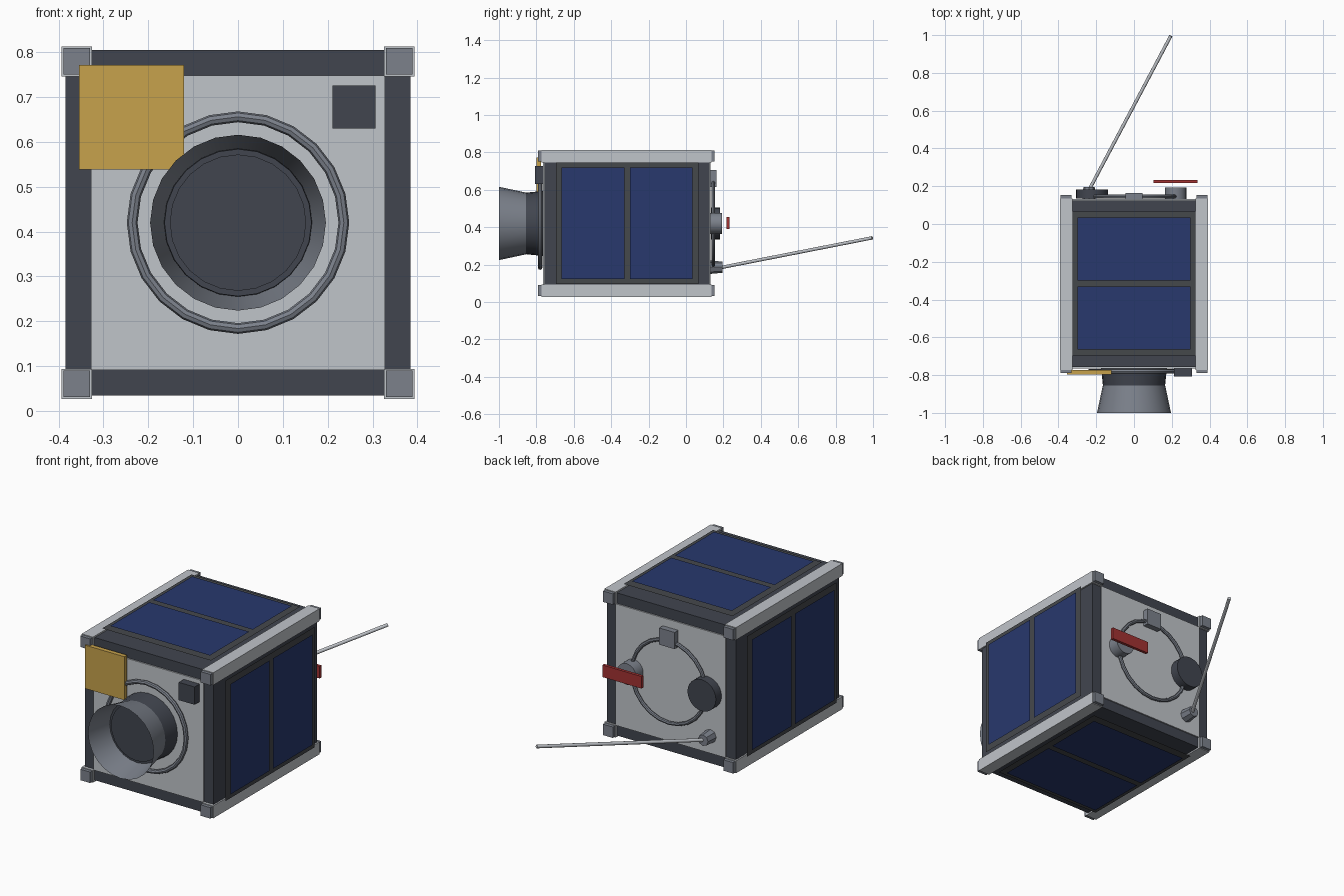
import bpy, math
from mathutils import Vector, Matrix

if "Cube" in bpy.data.objects:
    bpy.data.objects.remove(bpy.data.objects["Cube"])

CZ = 0.42  # height of the satellite axis


def mat(name, r, g, b):
    m = bpy.data.materials.new(name)
    m.diffuse_color = (r, g, b, 1)
    m.use_nodes = True
    m.node_tree.nodes["Principled BSDF"].inputs["Base Color"].default_value = m.diffuse_color
    return m


DARK = mat("dark_grey", 0.053, 0.060, 0.078)
FRAME = mat("panel_grey", 0.060, 0.065, 0.071)
SILVER = mat("silver", 0.53, 0.555, 0.59)
STEEL = mat("steel_grey", 0.20, 0.22, 0.26)
BLUE = mat("cell_blue", 0.021, 0.040, 0.155)
GOLD = mat("gold", 0.57, 0.36, 0.072)
RED = mat("red", 0.36, 0.032, 0.032)


def finish(ob, name, m, smooth=False):
    ob.name = name
    ob.data.materials.append(m)
    if smooth:
        bpy.ops.object.shade_smooth_by_angle(angle=math.radians(35))
    return ob


def box(name, m, x, y, z):
    """Box given by its (min, max) range on each axis."""
    bpy.ops.mesh.primitive_cube_add(size=1)
    ob = bpy.context.object
    lo, hi = Vector((x[0], y[0], z[0])), Vector((x[1], y[1], z[1]))
    ob.data.transform(Matrix.Translation((lo + hi) / 2) @ Matrix.Diagonal((*(hi - lo), 1)))
    return finish(ob, name, m)


def sheet(name, m, half_width, y, height, turn):
    """Flat sheet facing outward, carried to one side of the body by turn."""
    bpy.ops.mesh.primitive_plane_add(size=1)
    ob = bpy.context.object
    place = Matrix.Translation((0, (y[0] + y[1]) / 2, height))
    ob.data.transform(turn @ place @ Matrix.Diagonal((2 * half_width, y[1] - y[0], 1, 1)))
    return finish(ob, name, m)


def rod(name, m, a, b, r1, r2=None, sides=24, fill='NGON'):
    """Cylinder or cone from point a to point b."""
    a, b = Vector(a), Vector(b)
    bpy.ops.mesh.primitive_cone_add(vertices=sides, radius1=r1, radius2=r1 if r2 is None else r2,
                                    depth=(b - a).length, location=(a + b) / 2,
                                    end_fill_type=fill)
    ob = bpy.context.object
    ob.rotation_mode = 'QUATERNION'
    ob.rotation_quaternion = (b - a).to_track_quat('Z', 'Y')
    return finish(ob, name, m, True)


def ring(name, m, y, radius, tube):
    bpy.ops.mesh.primitive_torus_add(major_segments=24, minor_segments=8, major_radius=radius,
                                     minor_radius=tube, location=(0, y, CZ),
                                     rotation=(math.pi / 2, 0, 0))
    return finish(bpy.context.object, name, m, True)


# Main body with end plates
box("body", DARK, (-0.385, 0.385), (-0.757, 0.125), (CZ - 0.385, CZ + 0.385))
box("front_plate", SILVER, (-0.328, 0.328), (-0.764, -0.75), (CZ - 0.328, CZ + 0.328))
box("back_plate", SILVER, (-0.328, 0.328), (0.12, 0.132), (CZ - 0.328, CZ + 0.328))

# Solar panel sheets with two cells, standing off each of the four long sides
for i, side in enumerate(("top", "right", "bottom", "left")):
    turn = Matrix.Translation((0, 0, CZ)) @ Matrix.Rotation(i * math.pi / 2, 4, 'Y')
    sheet(side + "_panel", FRAME, 0.325, (-0.695, 0.067), 0.411, turn)
    sheet(side + "_front_cell", BLUE, 0.298, (-0.665, -0.33), 0.42, turn)
    sheet(side + "_rear_cell", BLUE, 0.298, (-0.30, 0.035), 0.42, turn)


def span(c, s, a, b):
    return tuple(sorted((c + s * a, c + s * b)))


# Corner rails with end caps
for sx in (-1, 1):
    for sz in (-1, 1):
        tag = ("left" if sx < 0 else "right") + ("_lower" if sz < 0 else "_upper")
        box(tag + "_rail", SILVER, span(0, sx, 0.326, 0.393), (-0.772, 0.135),
            span(CZ, sz, 0.326, 0.393))
        for end, y in (("front", (-0.79, -0.765)), ("back", (0.13, 0.153))):
            box(f"{tag}_{end}_cap", STEEL, span(0, sx, 0.33, 0.389), y, span(CZ, sz, 0.33, 0.389))

# Front: ring, engine throat, open nozzle skirt, sensor box, gold plate
ring("front_ring", STEEL, -0.78, 0.236, 0.012)
rod("throat", DARK, (0, -0.755, CZ), (0, -0.86, CZ), 0.175, 0.164)
rod("throat_cap", DARK, (0, -0.855, CZ), (0, -0.866, CZ), 0.152)
nozzle = rod("nozzle", STEEL, (0, -0.855, CZ), (0, -1.0, CZ), 0.165, 0.196, fill='NOTHING')
nozzle.data.flip_normals()
box("sensor_box", DARK, (0.211, 0.306), (-0.807, -0.76), (0.63, 0.726))
box("gold_plate", GOLD, (-0.355, -0.12), (-0.798, -0.774), (0.538, 0.772))

# Back: ring carrying a wheel, a hub and a small box
ring("back_ring", STEEL, 0.146, 0.222, 0.010)
rod("wheel", DARK, (-0.222, 0.135, CZ), (-0.222, 0.183, CZ), 0.085)
rod("hub", STEEL, (0.22, 0.125, CZ), (0.22, 0.193, CZ), 0.057)
box("back_box", STEEL, (-0.046, 0.046), (0.13, 0.163), (0.615, 0.705))
box("red_tag", RED, (0.102, 0.336), (0.217, 0.233), (0.389, 0.454))

# Whip antenna on its foot
rod("antenna_foot", STEEL, (-0.238, 0.128, 0.186), (-0.238, 0.195, 0.186), 0.036, 0.03, sides=8)
rod("antenna", SILVER, (-0.238, 0.18, 0.183), (0.195, 0.996, 0.343), 0.009, sides=16)
